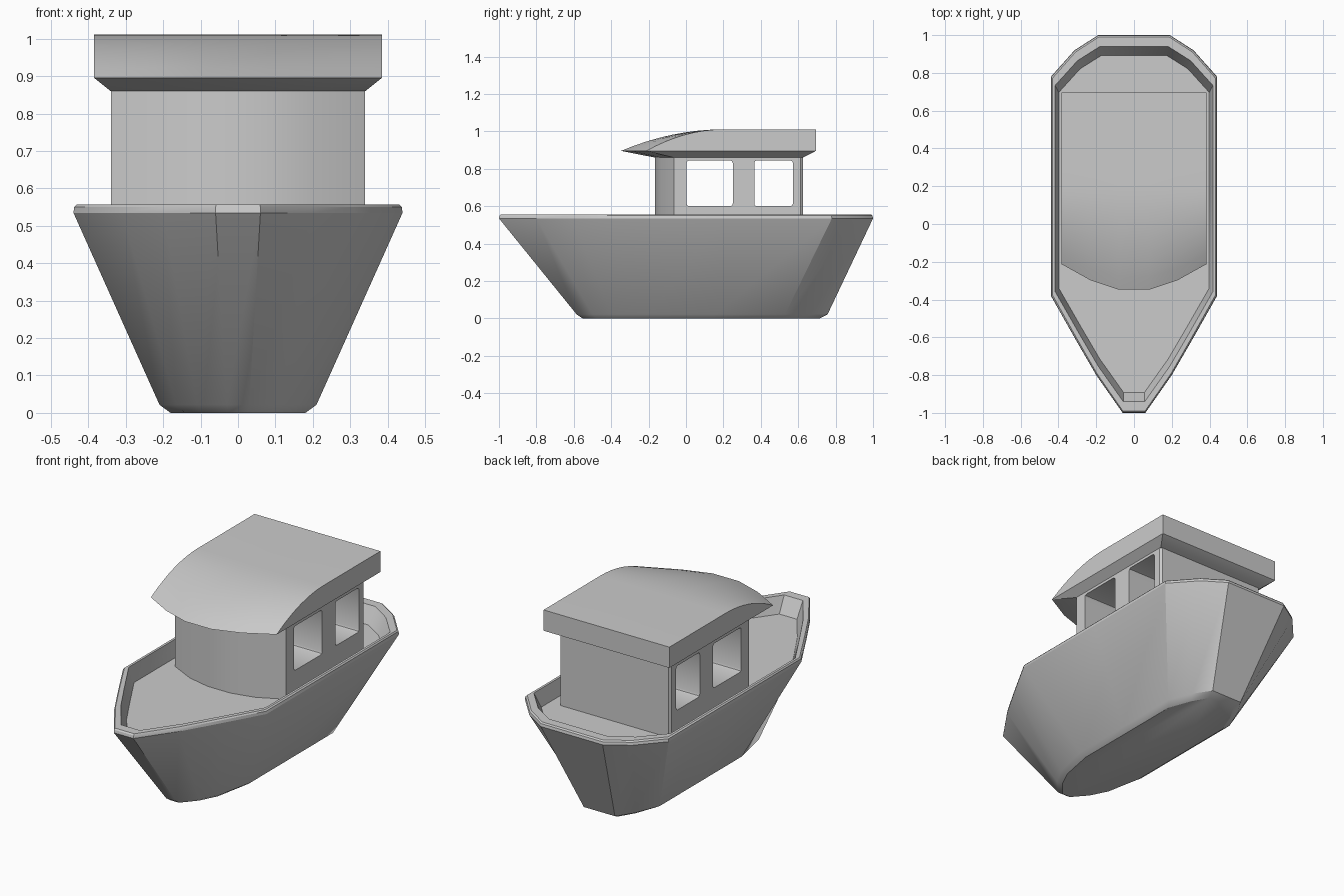
import bpy, bmesh, math

if "Cube" in bpy.data.objects:
    bpy.data.objects.remove(bpy.data.objects["Cube"])


def finish(name, bm, smooth=True):
    bmesh.ops.recalc_face_normals(bm, faces=bm.faces[:])
    me = bpy.data.meshes.new(name)
    bm.to_mesh(me)
    bm.free()
    ob = bpy.data.objects.new(name, me)
    bpy.context.collection.objects.link(ob)
    if smooth:
        smooth_angle(ob)
    return ob


def select(ob):
    bpy.ops.object.select_all(action='DESELECT')
    ob.select_set(True)
    bpy.context.view_layer.objects.active = ob


def smooth_angle(ob):
    select(ob)
    bpy.ops.object.shade_smooth_by_angle(angle=math.radians(30))


def mirror_loop(half, z, sx=1.0, sy=1.0):
    """Closed outline from its right half (bow to stern)."""
    right = [(x * sx, y * sy, z) for x, y in half]
    return right + [(-x, y, z) for x, y, z in reversed(right)]


def skin(loops):
    """Closed solid through loops of equal length."""
    bm = bmesh.new()
    rings = [[bm.verts.new(p) for p in lp] for lp in loops]
    n = len(rings[0])
    for a, b in zip(rings, rings[1:]):
        for i in range(n):
            j = (i + 1) % n
            bm.faces.new((a[i], a[j], b[j], b[i]))
    bm.faces.new(rings[0])
    bm.faces.new(rings[-1])
    return bm


# Hull: keel outline up to rim, then down inside to the deck
top = [(.06, -1), (.2, -.8), (.31, -.61), (.44, -.38), (.44, .2),
       (.44, .78), (.315, .92), (.19, 1)]
keel = [(.03, -.585), (.11, -.5), (.165, -.4), (.21, -.19), (.21, .16),
        (.21, .53), (.155, .665), (.095, .757)]
finish("hull", skin([
    mirror_loop(keel, 0, .86, .945),
    mirror_loop(keel, .022),
    mirror_loop(top, .535),
    mirror_loop(top, .55, .995, .997),
    mirror_loop(top, .557, .98, .99),
    mirror_loop(top, .557, .95, .94),
    mirror_loop(top, .47, .905, .893)]))

# Cabin: bowed front wall, windows cut right through
front_c = [(.07, -.165), (.2, -.135), (.34, -.065)]
cabin_half = front_c + [(.34, .613), (.33, .625)]
cabin = finish("cabin", skin([mirror_loop(cabin_half, .465),
                              mirror_loop(cabin_half, .862)]), False)


def window_cutter(y0, y1, z0=.6, z1=.845, r=.014):
    prof = []
    for cy, cz, a0 in ((y1 - r, z1 - r, 0), (y0 + r, z1 - r, 90),
                       (y0 + r, z0 + r, 180), (y1 - r, z0 + r, 270)):
        for k in range(3):
            a = math.radians(a0 + 45 * k)
            prof.append((cy + r * math.cos(a), cz + r * math.sin(a)))
    return finish("window_cutter", skin([[(x, y, z) for y, z in prof]
                                         for x in (-.6, .6)]), False)


for y0, y1 in ((.003, .25), (.365, .572)):
    cut = window_cutter(y0, y1)
    mod = cabin.modifiers.new("window", 'BOOLEAN')
    mod.object = cut
    mod.operation = 'DIFFERENCE'
    mod.solver = 'EXACT'
    select(cabin)
    bpy.ops.object.modifier_apply(modifier=mod.name)
    bpy.data.objects.remove(cut, do_unlink=True)
smooth_angle(cabin)

# Roof: flared underside, top sloping down to a curved front edge
bm = bmesh.new()
front_r = [(.08, -.348), (.23, -.298), (.385, -.212)]


def spread(half):
    return [(-x, y) for x, y in reversed(half)] + half


under = [bm.verts.new((x, y, .86)) for x, y in
         spread(front_c) + [(.34, .625), (-.34, .625)]]
edge = spread(front_r)
rows = []
for k in range(9):
    t = k / 8
    rows.append([bm.verts.new((x, y + t * (.2 - y),
                               .896 + .115 * (1 - (1 - t) ** 2)))
                 for x, y in edge])
rows.append([bm.verts.new((x, .695, 1.011)) for x, y in edge])
corners = [bm.verts.new((s * .385, .695, .896)) for s in (1, -1)]
rim = rows[0] + corners
bm.faces.new(under)
for i in range(len(rim)):
    j = (i + 1) % len(rim)
    bm.faces.new((under[i], under[j], rim[j], rim[i]))
for a, b in zip(rows, rows[1:]):
    for i in range(5):
        bm.faces.new((a[i], a[i + 1], b[i + 1], b[i]))
bm.faces.new([r[-1] for r in rows] + [corners[0]])
bm.faces.new([r[0] for r in rows] + [corners[1]])
bm.faces.new(rows[-1] + corners)
finish("roof", bm)
